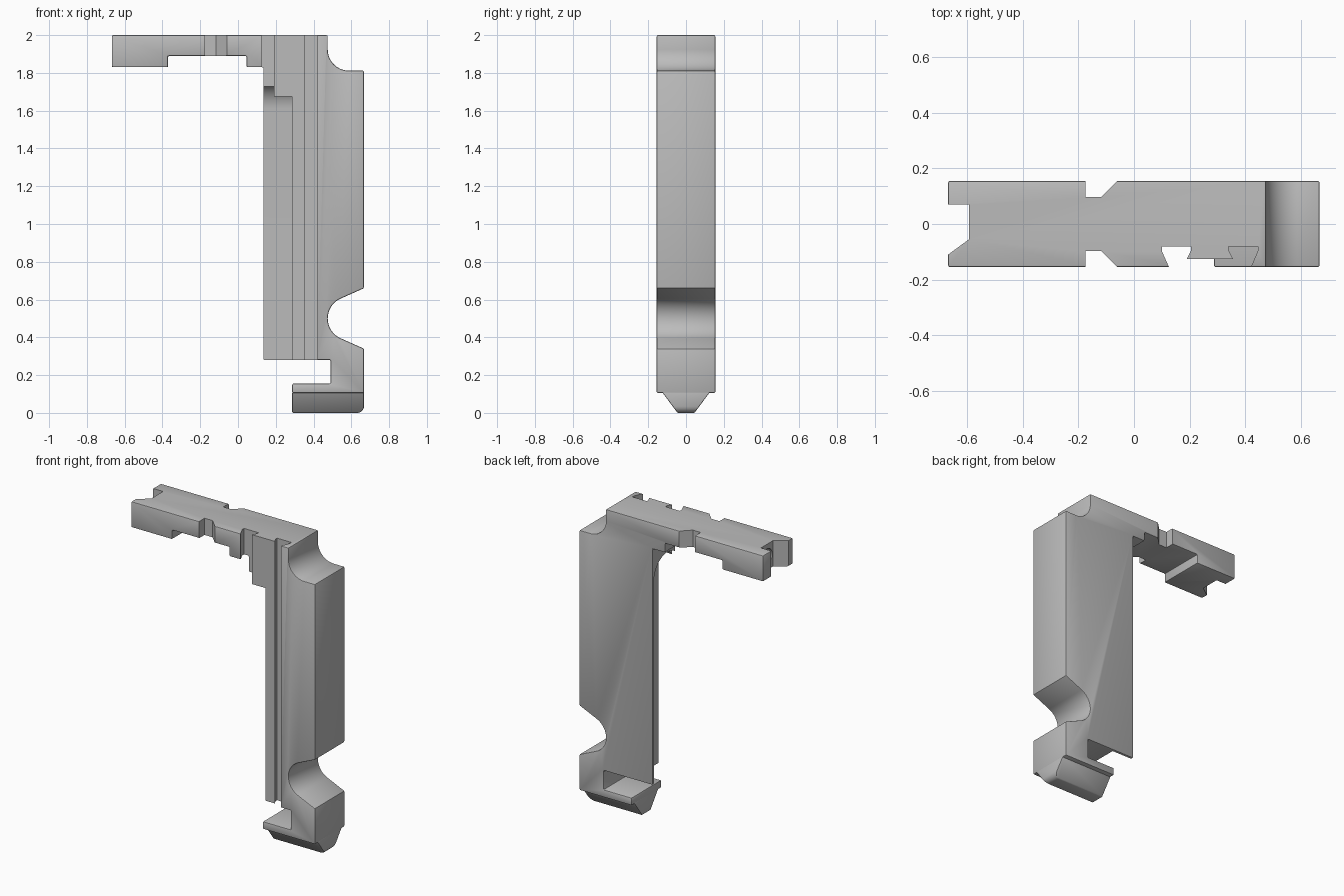
import bpy, bmesh
from math import radians, cos, sin
from mathutils import Vector

cube = bpy.data.objects.get("Cube")
if cube:
    bpy.data.objects.remove(cube, do_unlink=True)

GREY = (0.5, 0.5, 0.5, 1)
grey = bpy.data.materials.new("plain grey")
grey.use_nodes = True
grey.diffuse_color = GREY
grey.node_tree.nodes["Principled BSDF"].inputs["Base Color"].default_value = GREY


def arc(cx, cy, r, start, end, n=16):
    """Points along a circular arc, in degrees."""
    angles = [radians(start + (end - start) * i / n) for i in range(n + 1)]
    return [(cx + r * cos(a), cy + r * sin(a)) for a in angles]


def prism(name, outline, axis, lo, hi):
    """Extrude an outline along an axis; the outline uses the other two axes in order."""
    def place(p, t):
        v = list(p)
        v.insert("xyz".index(axis), t)
        return Vector(v)
    bm = bmesh.new()
    face = bm.faces.new([bm.verts.new(place(p, lo)) for p in outline])
    new = bmesh.ops.extrude_face_region(bm, geom=[face])["geom"]
    shift = place((0, 0), hi - lo)
    bmesh.ops.translate(bm, vec=shift, verts=[g for g in new if isinstance(g, bmesh.types.BMVert)])
    bmesh.ops.recalc_face_normals(bm, faces=bm.faces)
    mesh = bpy.data.meshes.new(name)
    bm.to_mesh(mesh)
    bm.free()
    obj = bpy.data.objects.new(name, mesh)
    bpy.context.collection.objects.link(obj)
    mesh.materials.append(grey)
    return obj


def select(obj):
    bpy.ops.object.select_all(action="DESELECT")
    obj.select_set(True)
    bpy.context.view_layer.objects.active = obj


def bevel(obj, width):
    select(obj)
    mod = obj.modifiers.new("edge bevel", "BEVEL")
    mod.width, mod.segments = width, 2
    mod.limit_method, mod.angle_limit = "ANGLE", radians(35)
    bpy.ops.object.modifier_apply(modifier=mod.name)


def cut(obj, cutter):
    select(obj)
    mod = obj.modifiers.new("cut", "BOOLEAN")
    mod.operation, mod.solver, mod.object = "DIFFERENCE", "EXACT", cutter
    bpy.ops.object.modifier_apply(modifier=mod.name)
    bpy.data.objects.remove(cutter, do_unlink=True)


# Column with arm, as one side profile
outline = [(-0.668, 2.0), (0.475, 2.0)]
outline += arc(0.587, 1.924, 0.112, 180, 270)
outline += [(0.667, 1.812), (0.667, 0.66)]
outline += arc(0.59, 0.5, 0.115, 113.5, 246.5, 20)
outline += [(0.667, 0.34), (0.667, 0.105), (0.287, 0.105), (0.287, 0.155), (0.49, 0.155),
            (0.49, 0.28), (0.135, 0.28), (0.135, 1.83), (0.045, 1.83), (0.045, 1.89),
            (-0.37, 1.89), (-0.37, 1.83), (-0.668, 1.83)]
body = prism("column_and_arm", outline, "y", -0.155, 0.155)
bevel(body, 0.007)

# Dovetail grooves either side of a sunken rail on the front
groove = [(0.125, -0.2), (0.125, -0.153), (0.1, -0.097), (0.1, -0.08), (0.205, -0.08),
          (0.205, -0.095), (0.19, -0.125), (0.355, -0.125), (0.34, -0.095), (0.34, -0.08),
          (0.445, -0.08), (0.445, -0.097), (0.42, -0.155), (0.42, -0.2)]
cut(body, prism("groove_cutter", groove, "z", 0.22, 2.1))

# Round-topped channel along the inner side of the column
channel = arc(0, 1.612, 0.14, 0, 153, 24) + [(-0.2, 1.675), (-0.2, 0.22), (0.14, 0.22)]
cut(body, prism("channel_cutter", channel, "x", 0.1, 0.286))

# Mirrored notches in the arm
for side in (-1, 1):
    notch = [(-0.175, side * 0.2), (-0.175, side * 0.097), (-0.117, side * 0.097),
             (-0.058, side * 0.156), (-0.058, side * 0.2)]
    cut(body, prism("notch_cutter", notch, "z", 1.7, 2.1))

# Notch in the end of the arm, with a shallow round recess
end_notch = [(-0.7, 0.07), (-0.593, 0.07), (-0.593, -0.055), (-0.668, -0.11), (-0.7, -0.11)]
cut(body, prism("end_cutter", end_notch, "z", 1.7, 2.1))
cut(body, prism("recess_cutter", arc(0.008, 1.915, 0.055, 0, 345, 23), "x", -0.62, -0.56))

# Tapered foot under the column
foot = prism("foot", [(-0.128, 0.112), (0.128, 0.112), (0.045, 0), (-0.045, 0)], "x", 0.287, 0.667)
bm = bmesh.new()
bm.from_mesh(foot.data)
corner = [e for e in bm.edges if all(v.co.x > 0.6 and v.co.z < 0.01 for v in e.verts)]
bmesh.ops.bevel(bm, geom=corner, offset=0.035, segments=5, profile=0.5, affect="EDGES")
bm.to_mesh(foot.data)
bm.free()
bevel(foot, 0.006)

for obj in (body, foot):
    select(obj)
    bpy.ops.object.shade_smooth_by_angle(angle=radians(25))
